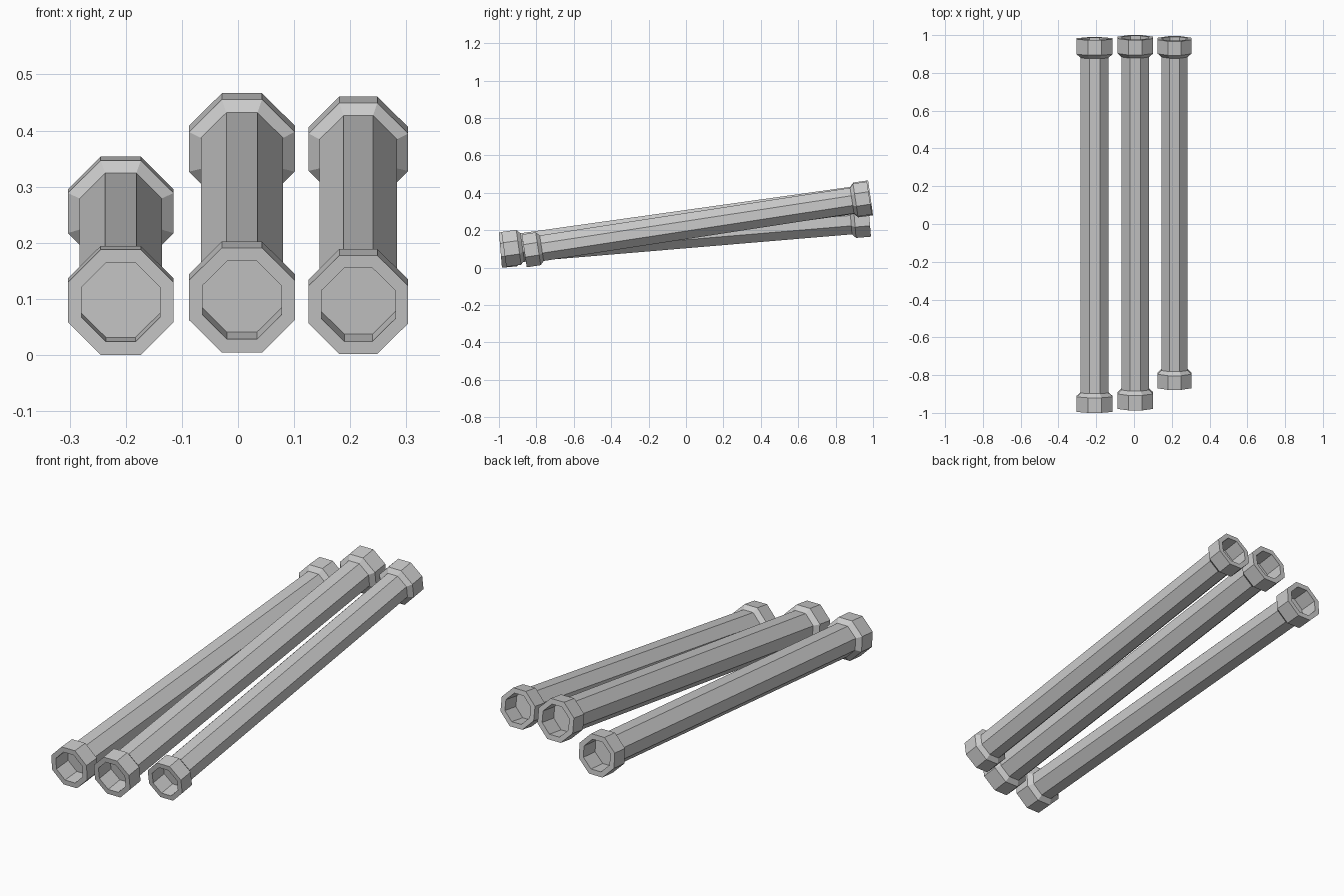
import bpy, bmesh, math

if "Cube" in bpy.data.objects:
    bpy.data.objects.remove(bpy.data.objects["Cube"])

LENGTH = 1.98
FLAT = 0.38          # half width of a flat side relative to the octagon's half size
COLLAR, SHAFT, BORE = 0.0942, 0.0732, 0.0701


def ring(bm, r, y):
    k = FLAT
    pts = [(1, -k), (1, k), (k, 1), (-k, 1), (-1, k), (-1, -k), (-k, -1), (k, -1)]
    return [bm.verts.new((r * x, y, r * z)) for x, z in pts]


def make_pipe(name, centre, tilt, scale=1.0):
    # Half profile (radius, distance from the end): recess, rim, collar, chamfer, shaft
    end = [(BORE, 0.09), (BORE, 0.0), (COLLAR, 0.0), (COLLAR, 0.08), (SHAFT, 0.1)]
    h = LENGTH / 2
    profile = [(r, -h + d) for r, d in end] + [(r, h - d) for r, d in reversed(end)]
    bm = bmesh.new()
    rings = [ring(bm, r, y) for r, y in profile]
    for a, b in zip(rings, rings[1:]):
        for i in range(8):
            j = (i + 1) % 8
            bm.faces.new((a[i], a[j], b[j], b[i]))
    # Recessed end caps
    bm.faces.new(rings[0])
    bm.faces.new(rings[-1])
    bmesh.ops.recalc_face_normals(bm, faces=bm.faces)
    mesh = bpy.data.meshes.new(name)
    bm.to_mesh(mesh)
    bm.free()
    ob = bpy.data.objects.new(name, mesh)
    bpy.context.collection.objects.link(ob)
    ob.location = centre
    ob.rotation_euler = (math.radians(tilt), 0, 0)
    ob.scale = (scale,) * 3


# Three leaning pipes, the right one slightly smaller
make_pipe("left_pipe", (-0.209, -0.0055, 0.1768), 4.8)
make_pipe("middle_pipe", (0.007, 0.0065, 0.2355), 8.0)
make_pipe("right_pipe", (0.2145, 0.058, 0.2313), 8.72, 0.943)
